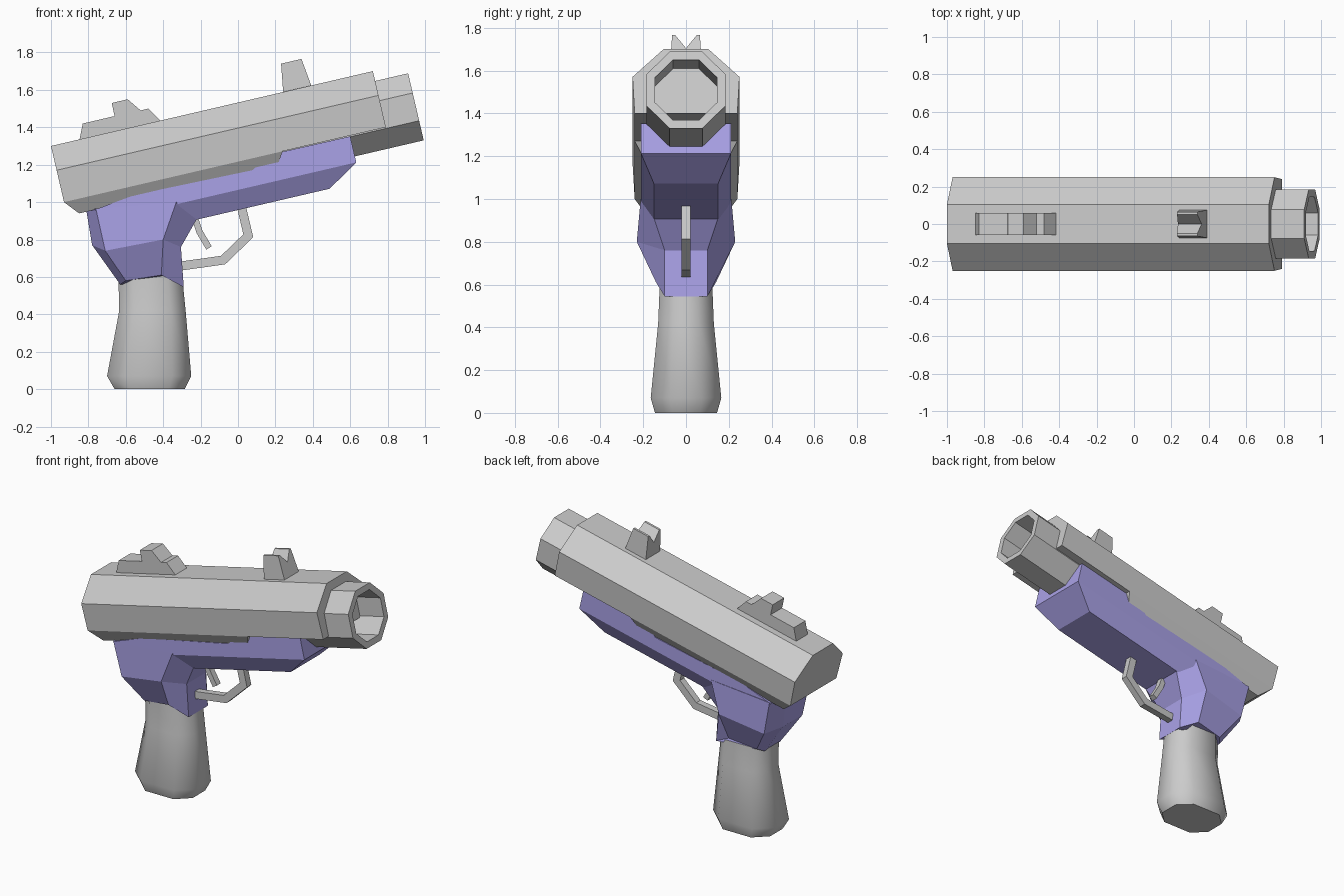
import bpy, bmesh, math

if "Cube" in bpy.data.objects:
    bpy.data.objects.remove(bpy.data.objects["Cube"])

ANG = math.atan2(0.40, 1.72)          # upward tilt of slide and barrel
C, S = math.cos(ANG), math.sin(ANG)

purple = bpy.data.materials.new("purple")
purple.diffuse_color = (0.40, 0.36, 0.80, 1)
purple.use_nodes = True
purple.node_tree.nodes["Principled BSDF"].inputs["Base Color"].default_value = purple.diffuse_color


def tilt(u, v, y=0.0):
    """Point u along the slide top, v above it, to world space."""
    return (-1 + u * C - v * S, y, 1.30 + u * S + v * C)


def loft(name, rings, mat=None):
    """Skin a list of equal-length closed rings and cap both ends."""
    bm = bmesh.new()
    vs = [[bm.verts.new(p) for p in r] for r in rings]
    n = len(vs[0])
    for a, b in zip(vs, vs[1:]):
        for i in range(n):
            j = (i + 1) % n
            bm.faces.new((a[i], a[j], b[j], b[i]))
    bm.faces.new(vs[0][::-1])
    bm.faces.new(vs[-1])
    bmesh.ops.recalc_face_normals(bm, faces=bm.faces)
    me = bpy.data.meshes.new(name)
    bm.to_mesh(me)
    bm.free()
    ob = bpy.data.objects.new(name, me)
    bpy.context.collection.objects.link(ob)
    if mat:
        me.materials.append(mat)
    return ob


def prism(name, pts, half, mat=None):
    """Extrude an (x, z) side profile to +-half in y."""
    return loft(name, [[(x, s * half, z) for x, z in pts] for s in (-1, 1)], mat)


def side(pts):
    """Tilted (u, v) profile to (x, z)."""
    return [tilt(u, v)[::2] for u, v in pts]


def mirrored(half):
    """Complete a half ring across y = 0."""
    return half + [(x, -y, z) for x, y, z in reversed(half)]


def tapered(name, levels, mat=None):
    """Stack of tilted rectangles: (u0, u1, v, half width)."""
    return loft(name, [mirrored([tilt(a, v, h), tilt(b, v, h)])
                       for a, b, v, h in levels], mat)


def strip(name, path, width, half):
    """Flat bar of constant width following an (x, z) path."""
    left, right = [], []
    for i, (x, z) in enumerate(path):
        dirs = []
        for a, b in ((i - 1, i), (i, i + 1)):
            if a >= 0 and b < len(path):
                dx, dz = path[b][0] - path[a][0], path[b][1] - path[a][1]
                d = math.hypot(dx, dz)
                dirs.append((-dz / d, dx / d))
        nx, nz = sum(d[0] for d in dirs), sum(d[1] for d in dirs)
        k = math.hypot(nx, nz)
        nx, nz = nx / k, nz / k
        w = width / 2 / (nx * dirs[0][0] + nz * dirs[0][1])
        left.append((x + nx * w, z + nz * w))
        right.append((x - nx * w, z - nz * w))
    return prism(name, left + right[::-1], half)


# Slide: faceted upper body and chamfered lower rear
section = [(0.105, 0), (0.25, -0.133), (0.24, -0.308)]
loft("slide", [mirrored([tilt(u, v, y) for y, v in section]) for u in (0, 1.767)])
tapered("slide_lower", [(0, 1.2, -0.308, 0.24), (0.065, 1.15, -0.385, 0.195)])


# Barrel: octagonal tube with a stepped bore
def octagon(u, apothem):
    r = apothem / math.cos(math.pi / 8)
    return [tilt(u, -0.238 + r * math.sin(a), r * math.cos(a))
            for a in (math.pi / 8 + k * math.pi / 4 for k in range(8))]


loft("barrel", [octagon(u, r) for u, r in (
    (0.85, 0.184), (1.948, 0.184), (1.948, 0.145),
    (1.02, 0.145), (1.02, 0.115), (0.9, 0.115))])

# Sights
prism("rear_sight", [(-0.85, 1.32), (-0.83, 1.42), (-0.66, 1.46), (-0.675, 1.53),
                     (-0.59, 1.55), (-0.52, 1.49), (-0.48, 1.50), (-0.40, 1.42)], 0.06)
notch = [(-0.075, 0), (-0.065, 1), (-0.05, 1), (0, 0.6), (0.05, 1), (0.065, 1), (0.075, 0)]
loft("front_sight", [[tilt(a + (b - a) * t, -0.01 + 0.16 * t, y) for y, t in notch]
                     for a, b in ((1.273, 1.298), (1.43, 1.41))])

# Frame: side rail, its tapered underside, and the grip collar
prism("frame_rail", side([(0.15, -0.385), (0.38, -0.356), (1.02, -0.37), (1.11, -0.31),
                          (1.57, -0.312), (1.57, -0.455), (0.21, -0.455)]), 0.21, purple)
tapered("frame_underside", [(0.50, 1.57, -0.455, 0.21), (0.60, 1.40, -0.56, 0.15)], purple)
loft("grip_collar", [mirrored(h) for h in (
    [(-0.81, 0.12, 0.95), (-0.76, 0.215, 0.965), (-0.33, 0.212, 1.00), (-0.22, 0.15, 0.91)],
    [(-0.78, 0.10, 0.77), (-0.71, 0.20, 0.74), (-0.40, 0.23, 0.80), (-0.305, 0.10, 0.76)],
    [(-0.63, 0.08, 0.56), (-0.60, 0.12, 0.58), (-0.41, 0.14, 0.61), (-0.29, 0.10, 0.545)])],
    purple)

# Trigger and guard
strip("trigger_guard", [(0.015, 0.99), (0.055, 0.82), (-0.08, 0.69), (-0.33, 0.655)], 0.048, 0.022)
strip("trigger", [(-0.235, 0.93), (-0.205, 0.84), (-0.155, 0.755)], 0.034, 0.02)

# Handle: smooth rounded grip
rings = []
for z, x0, x1, hy in ((0, -0.66, -0.285, 0.145), (0.07, -0.70, -0.25, 0.165),
                      (0.42, -0.635, -0.28, 0.13), (0.62, -0.64, -0.30, 0.122)):
    m, hx = (x0 + x1) / 2, (x1 - x0) / 2
    rings.append(mirrored([(m - hx, hy * 0.45, z), (m - hx * 0.55, hy, z),
                           (m + hx * 0.55, hy, z), (m + hx, hy * 0.45, z)]))
handle = loft("handle", rings)
bpy.context.view_layer.objects.active = handle
handle.select_set(True)
bpy.ops.object.shade_smooth_by_angle(angle=math.radians(55))
